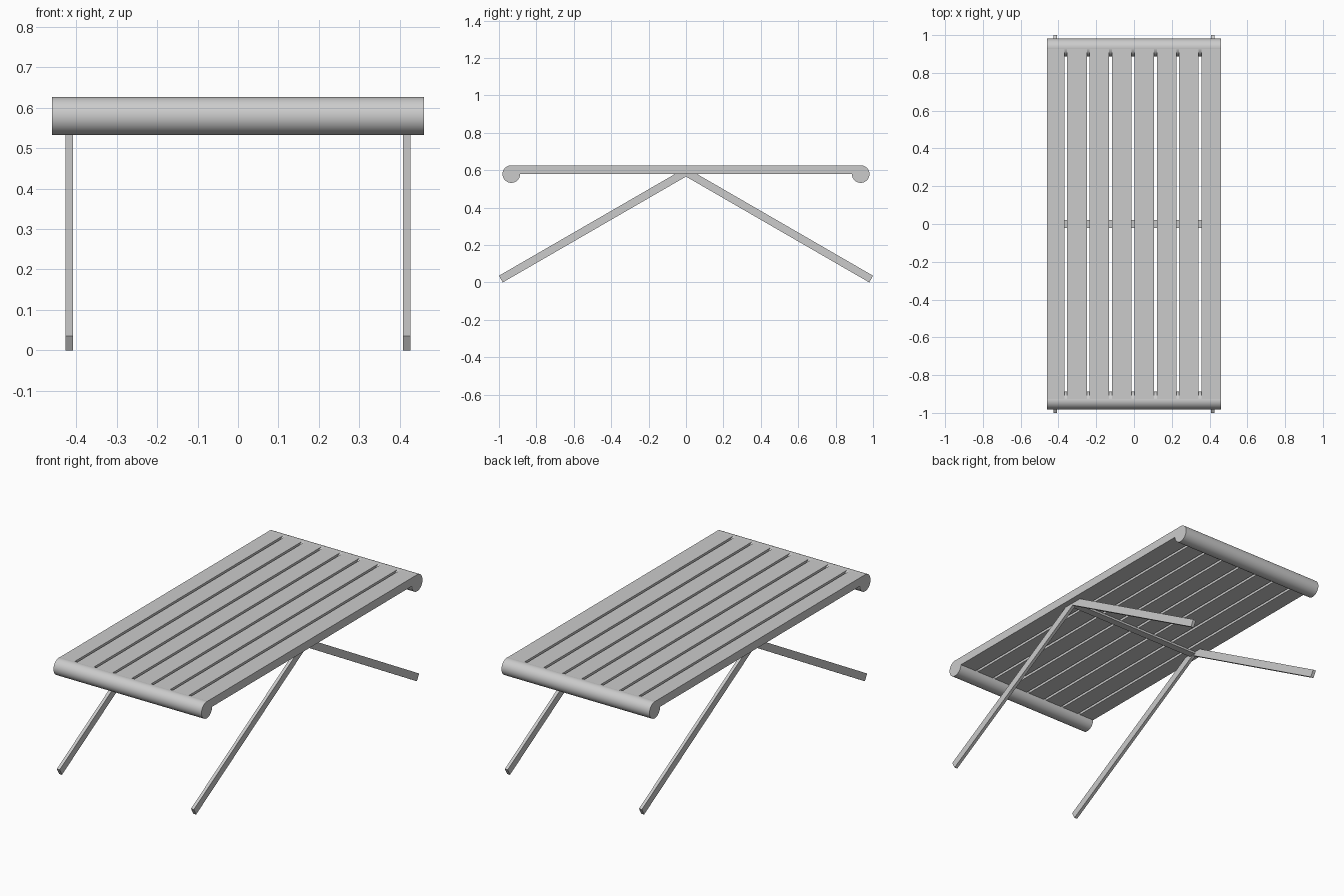
import bpy, bmesh, math
from mathutils import Matrix

if "Cube" in bpy.data.objects:
    bpy.data.objects.remove(bpy.data.objects["Cube"])


def finish(name, bm):
    bmesh.ops.recalc_face_normals(bm, faces=bm.faces)
    mesh = bpy.data.meshes.new(name)
    bm.to_mesh(mesh)
    bm.free()
    ob = bpy.data.objects.new(name, mesh)
    bpy.context.collection.objects.link(ob)
    return ob


def box(name, lo, hi):
    bm = bmesh.new()
    bmesh.ops.create_cube(bm, size=1)
    for v in bm.verts:
        v.co = [(a + b) / 2 + c * (b - a) for a, b, c in zip(lo, hi, v.co)]
    return finish(name, bm)


def prism(name, profile, x0, x1):
    # extrude a (y, z) profile along x
    bm = bmesh.new()
    face = bm.faces.new([bm.verts.new((x0, y, z)) for y, z in profile])
    ext = bmesh.ops.extrude_face_region(bm, geom=[face])
    moved = [g for g in ext["geom"] if isinstance(g, bmesh.types.BMVert)]
    bmesh.ops.translate(bm, verts=moved, vec=(x1 - x0, 0, 0))
    return finish(name, bm)


HALF_W, TOP, UNDER, ROLL_R = 0.46, 0.626, 0.579, 0.047
ROLL_Y = 0.934

# Seat slats running front to back, separated by narrow gaps
gaps = [-0.361 + i * 0.1185 for i in range(7)]
edges = [-HALF_W] + [e for g in gaps for e in (g - 0.0075, g + 0.0075)] + [HALF_W]
for i in range(8):
    box(f"seat_slat_{i + 1}", (edges[2 * i], -ROLL_Y, UNDER),
        (edges[2 * i + 1], ROLL_Y, TOP))

# Round end rails
for side, s in (("front", -1), ("back", 1)):
    bm = bmesh.new()
    bmesh.ops.create_cone(bm, cap_ends=True, segments=48, radius1=ROLL_R,
                          radius2=ROLL_R, depth=2 * HALF_W,
                          matrix=Matrix.Translation((0, s * ROLL_Y, UNDER + 0.0005))
                          @ Matrix.Rotation(math.pi / 2, 4, "Y"))
    rail = finish(f"{side}_rail", bm)
    bpy.context.view_layer.objects.active = rail
    rail.select_set(True)
    bpy.ops.object.shade_smooth_by_angle(angle=math.radians(35))
    rail.select_set(False)

# Four splayed legs, trimmed flat under the seat
leg = [(0.98, 0), (1.0, 0.036), (0.06, UNDER), (0, UNDER), (0, 0.566)]
for side, s in (("front", -1), ("back", 1)):
    for hand, x in (("left", -0.417), ("right", 0.417)):
        prism(f"{side}_{hand}_leg", [(s * y, z) for y, z in leg],
              x - 0.009, x + 0.009)

# Cross bar joining the leg tops
box("cross_bar", (-0.41, -0.021, 0.567), (0.41, 0.021, UNDER))
